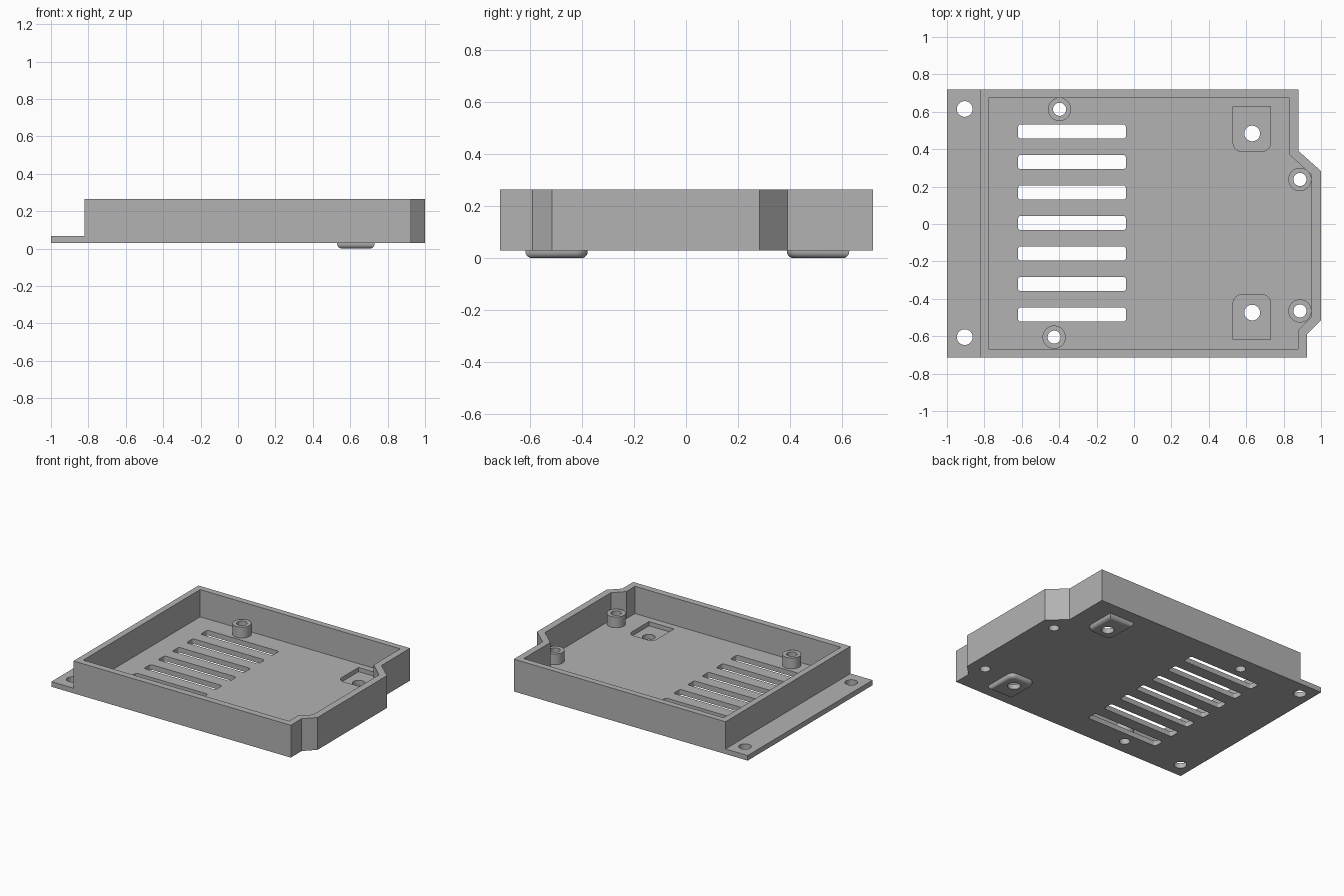
import bpy, bmesh
from math import cos, sin, tau
from mathutils import Vector

cube = bpy.data.objects.get("Cube")
if cube:
    bpy.data.objects.remove(cube, do_unlink=True)

BOTTOM, FLOOR, TOP = 0.03, 0.067, 0.265
MID = 0.005          # mirror line of the holes and pads

grey = bpy.data.materials.new("grey plastic")
grey.use_nodes = True
grey.diffuse_color = (0.45, 0.45, 0.45, 1)
grey.node_tree.nodes["Principled BSDF"].inputs["Base Color"].default_value = grey.diffuse_color


def prism(name, outline, z0, z1, fillet=0):
    """Extrude a closed outline, optionally rounding its lower rim."""
    bm = bmesh.new()
    face = bm.faces.new([bm.verts.new((x, y, z0)) for x, y in outline])
    new = bmesh.ops.extrude_face_region(bm, geom=[face])["geom"]
    bmesh.ops.translate(bm, vec=(0, 0, z1 - z0),
                        verts=[v for v in new if isinstance(v, bmesh.types.BMVert)])
    bmesh.ops.recalc_face_normals(bm, faces=bm.faces)
    if fillet:
        rim = [e for e in bm.edges if all(abs(v.co.z - z0) < 1e-5 for v in e.verts)]
        bmesh.ops.bevel(bm, geom=rim, offset=fillet, segments=5, profile=0.5, affect='EDGES')
    mesh = bpy.data.meshes.new(name)
    bm.to_mesh(mesh)
    bm.free()
    mesh.materials.append(grey)
    obj = bpy.data.objects.new(name, mesh)
    bpy.context.collection.objects.link(obj)
    return obj


def circle(x, y, r, n=40):
    return [(x + r * cos(tau * i / n), y + r * sin(tau * i / n)) for i in range(n)]


def rounded(corners, radii, steps=6):
    """Round each right-angled corner of an outline by its own radius."""
    points = []
    for i, (corner, r) in enumerate(zip(corners, radii)):
        c = Vector(corner)
        if not r:
            points.append(tuple(c))
            continue
        a = (Vector(corners[i - 1]) - c).normalized() * r
        b = (Vector(corners[(i + 1) % len(corners)]) - c).normalized() * r
        for k in range(steps + 1):
            t = tau / 4 * k / steps
            points.append(tuple(c + a * (1 - sin(t)) + b * (1 - cos(t))))
    return points


def rect(x0, x1, y0, y1):
    return [(x0, y0), (x1, y0), (x1, y1), (x0, y1)]


def cut(target, outline, z0, z1):
    """Subtract a prism from the target and discard the cutter."""
    cutter = prism("cutter", outline, z0, z1)
    cutter.hide_render = True
    mod = target.modifiers.new("cut", 'BOOLEAN')
    mod.operation, mod.solver, mod.object = 'DIFFERENCE', 'EXACT', cutter
    bpy.context.view_layer.update()
    graph = bpy.context.evaluated_depsgraph_get()
    mesh = bpy.data.meshes.new_from_object(target.evaluated_get(graph))
    target.modifiers.clear()
    target.data = mesh
    bpy.data.objects.remove(cutter, do_unlink=True)


# Tray block, hollowed, with a low mounting flange on the right
tray = prism("tray", [(-1, -0.715), (0.925, -0.715), (0.925, -0.59), (1, -0.515),
                      (1, 0.283), (0.88, 0.39), (0.88, 0.72), (-1, 0.72)], BOTTOM, TOP)
cut(tray, rect(-1.2, -0.822, -1, 1), FLOOR, 0.5)
cut(tray, [(-0.777, -0.667), (0.877, -0.667), (0.877, -0.567), (0.95, -0.494),
           (0.95, 0.262), (0.832, 0.37), (0.832, 0.675), (-0.777, 0.675)], FLOOR, 0.5)

# Ventilation slots
for i in range(7):
    y = MID + (i - 3) * 0.163
    cut(tray, rounded(rect(-0.62, -0.043, y - 0.038, y + 0.038), [0.015] * 4), -0.1, 0.1)

# Flange screw holes
for side in (-1, 1):
    cut(tray, circle(-0.905, MID + side * 0.61, 0.042), -0.1, 0.2)

parts = [tray]

# Standoffs with through holes
for name, x, y in (("back_right", -0.398, 0.613), ("front_right", -0.427, -0.605),
                   ("back_left", 0.887, 0.238), ("front_left", 0.887, -0.465)):
    post = prism(name + "_standoff", circle(x, y, 0.062), FLOOR - 0.01, 0.145)
    for part in (post, tray):
        cut(part, circle(x, y, 0.035), -0.1, 0.4)
    parts.append(post)

# Rounded feet below the floor, recessed from above and drilled
for side, name in ((-1, "front_foot"), (1, "back_foot")):
    inner, outer = MID + side * 0.383, MID + side * 0.623
    corners = [(0.53, inner), (0.73, inner), (0.73, outer), (0.53, outer)]
    outline = rounded(corners, [0.045, 0.045, 0, 0])
    foot = prism(name, outline, 0, BOTTOM + 0.003, 0.026)
    cut(tray, outline, BOTTOM + 0.006, 0.2)
    for part in (foot, tray):
        cut(part, circle(0.632, MID + side * 0.479, 0.042), -0.1, 0.2)
    parts.append(foot)

# Smooth the round walls while keeping the edges crisp
bpy.ops.object.select_all(action='DESELECT')
for part in parts:
    part.select_set(True)
bpy.context.view_layer.objects.active = tray
bpy.ops.object.shade_smooth_by_angle(angle=0.5)
